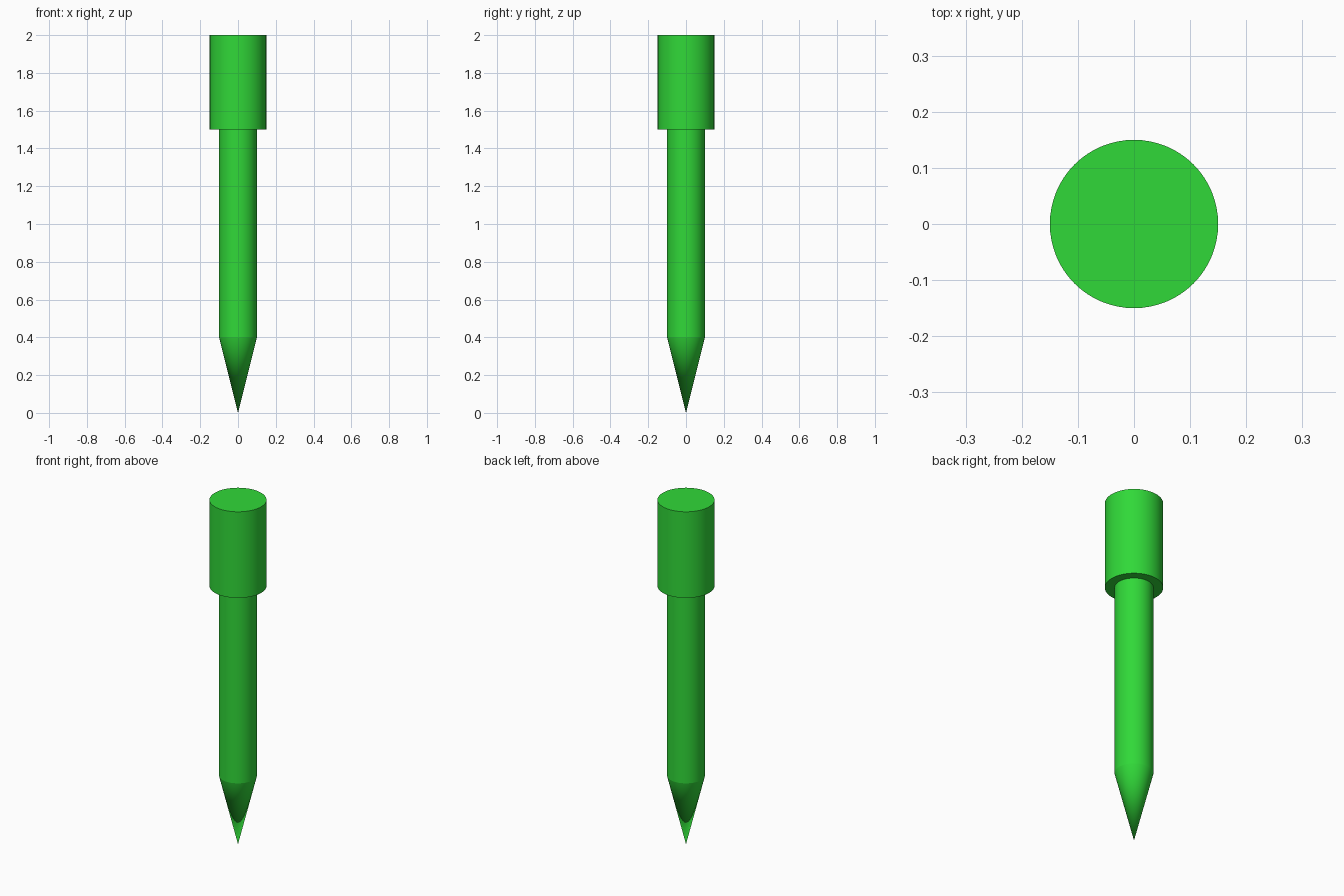
import bpy
import math

cube = bpy.data.objects.get("Cube")
if cube:
    bpy.data.objects.remove(cube, do_unlink=True)

GREEN = (0.03, 0.69, 0.04, 1.0)
SIDES = 64

green = bpy.data.materials.new("bright green")
green.use_nodes = True
green.diffuse_color = GREEN
green.node_tree.nodes["Principled BSDF"].inputs["Base Color"].default_value = GREEN


def round_part(name, bottom, top, r_bottom, r_top):
    """Cylinder or cone standing between two heights."""
    bpy.ops.mesh.primitive_cone_add(
        vertices=SIDES, radius1=r_bottom, radius2=r_top,
        depth=top - bottom, location=(0, 0, (bottom + top) / 2))
    part = bpy.context.object
    part.name = name
    part.data.materials.append(green)
    bpy.ops.object.shade_smooth_by_angle(angle=math.radians(30))
    return part


# Pointed tip, slim shaft and wide grip, stacked from the ground up
round_part("pointed_tip", 0.0, 0.4, 0.0, 0.1)
round_part("shaft", 0.4, 1.5, 0.1, 0.1)
round_part("grip", 1.5, 2.0, 0.15, 0.15)
